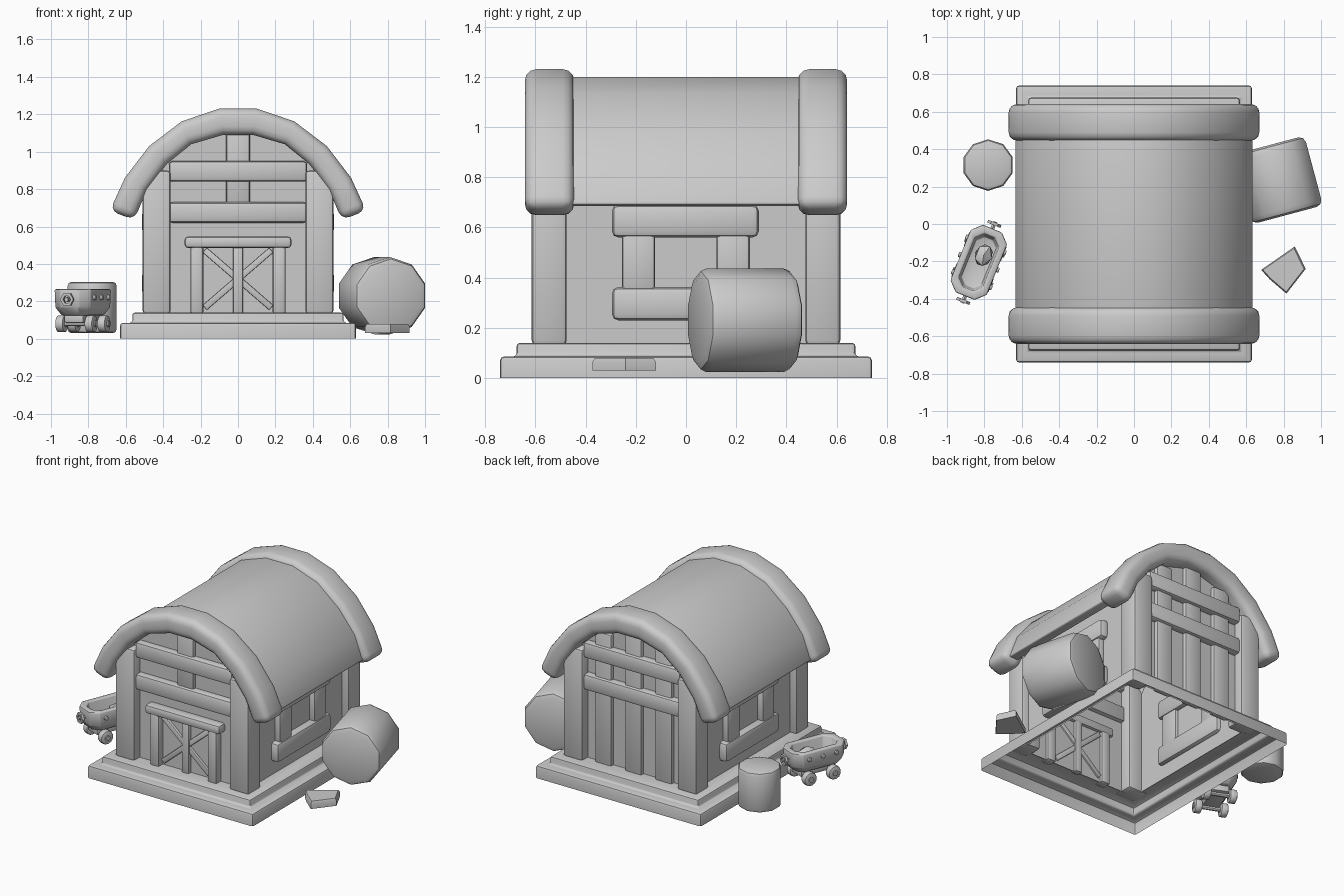
import bpy, bmesh, math
from mathutils import Matrix, Vector

if "Cube" in bpy.data.objects:
    bpy.data.objects.remove(bpy.data.objects["Cube"])

grey = bpy.data.materials.new("plain_grey")
grey.diffuse_color = (0.6, 0.6, 0.6, 1)
grey.use_nodes = True
grey.node_tree.nodes["Principled BSDF"].inputs["Base Color"].default_value = grey.diffuse_color


def finish(name, bm, bevel=0.0, segs=2, mat=None):
    """Bevel sharp edges, place, and shade smooth by angle."""
    if bevel:
        bm.normal_update()
        sharp = [e for e in bm.edges if len(e.link_faces) == 2 and e.calc_face_angle(0) > 0.7]
        bmesh.ops.bevel(bm, geom=sharp, offset=bevel, segments=segs, profile=0.5,
                        affect='EDGES', clamp_overlap=True)
    if mat is not None:
        bm.transform(mat)
    me = bpy.data.meshes.new(name)
    bm.to_mesh(me)
    bm.free()
    me.materials.append(grey)
    ob = bpy.data.objects.new(name, me)
    bpy.context.collection.objects.link(ob)
    bpy.ops.object.select_all(action='DESELECT')
    ob.select_set(True)
    bpy.context.view_layer.objects.active = ob
    bpy.ops.object.shade_smooth_by_angle(angle=math.radians(40))
    return ob


def loft(name, rings, bevel=0.0, cap=(True, True), segs=2, mat=None):
    bm = bmesh.new()
    vs = [[bm.verts.new(p) for p in r] for r in rings]
    n = len(rings[0])
    for a, b in zip(vs, vs[1:]):
        for i in range(n):
            j = (i + 1) % n
            bm.faces.new((a[i], a[j], b[j], b[i]))
    if cap[0]:
        bm.faces.new(vs[0][::-1])
    if cap[1]:
        bm.faces.new(vs[-1])
    return finish(name, bm, bevel, segs, mat)


def rect(hx, hy, z):
    return [(-hx, -hy, z), (hx, -hy, z), (hx, hy, z), (-hx, hy, z)]


def box(name, x, y, z, bevel=0.02, mat=None):
    x, y = sorted(x), sorted(y)
    rings = [[(x[0], y[0], h), (x[1], y[0], h), (x[1], y[1], h), (x[0], y[1], h)] for h in z]
    return loft(name, rings, bevel, mat=mat)


def cyl(name, r, depth, sides, mat, bevel=0.0, segs=2):
    rings = [[(r * math.cos(t), r * math.sin(t), h)
              for t in [(i + 0.5) * math.tau / sides for i in range(sides)]]
             for h in (-depth / 2, depth / 2)]
    return loft(name, rings, bevel, segs=segs, mat=mat)


def arch(name, outer, inner, y0, y1, bevel):
    """Arched strip, mirrored in x, running from y0 to y1."""
    full = lambda h: [(-x, z) for x, z in h[::-1]] + h
    o, i = full(outer), full(inner)
    rings = [[(a[0], y0, a[1]), (a[0], y1, a[1]), (b[0], y1, b[1]), (b[0], y0, b[1])]
             for a, b in zip(o, i)]
    bm = bmesh.new()
    vs = [[bm.verts.new(p) for p in r] for r in rings]
    for a, b in zip(vs, vs[1:]):
        for k in range(4):
            bm.faces.new((a[k], a[(k + 1) % 4], b[(k + 1) % 4], b[k]))
    bm.faces.new(vs[0])
    bm.faces.new(vs[-1])
    bmesh.ops.recalc_face_normals(bm, faces=bm.faces)
    return finish(name, bm, bevel, 3)


T, R = Matrix.Translation, Matrix.Rotation

# Stepped base, open underneath
loft("stepped_base", [rect(.63, .74, 0), rect(.63, .74, .085), rect(.565, .675, .085),
                      rect(.565, .675, .14), rect(.46, .55, .14)], 0.014, (False, False))

# Wall shell with arched gables, open at the bottom
half = [(.46, .13), (.46, .87), (.27, 1.07), (.08, 1.13)]
prof = half + [(-x, z) for x, z in half[::-1]]
bm = bmesh.new()
fr = [bm.verts.new((x, -.55, z)) for x, z in prof]
bk = [bm.verts.new((x, .55, z)) for x, z in prof]
bm.faces.new(fr)
bm.faces.new(bk[::-1])
for i in range(len(prof) - 1):
    bm.faces.new((fr[i], bk[i], bk[i + 1], fr[i + 1]))
finish("walls", bm)

# Roof and the two end trims
arch("roof", [(.1, 1.2), (.29, 1.135), (.455, 1.0), (.575, .85), (.637, .69)],
     [(.08, 1.12), (.26, 1.065), (.4, .955), (.51, .82), (.57, .685)], -.52, .52, 0.012)
for s, n in ((-1, "front"), (1, "back")):
    y0, y1 = sorted((s * .445, s * .642))
    arch(n + "_roof_trim", [(.1, 1.23), (.3, 1.163), (.475, 1.03), (.605, .86), (.685, .685)],
         [(.08, 1.09), (.25, 1.04), (.38, .935), (.487, .795), (.555, .635)], y0, y1, 0.045)

for s, n in ((-1, "front"), (1, "back")):
    # Corner posts, gable beams and boards
    for t, m in ((-1, "left"), (1, "right")):
        box(f"{n}_{m}_post", (t * .36, t * .51), (s * .475, s * .615), (.13, .9))
    for z in (.62, .84):
        box(n + "_gable_beam", (-.37, .37), (s * .52, s * .598), (z, z + .11))
    box(n + "_centre_board", (-.063, .063), (s * .53, s * .577), (.72 if s < 0 else .13, 1.11), .012)
for x in (-.23, .23):
    box("back_wall_board", (x - .063, x + .063), (.53, .577), (.13, 1.04), .012)

# Door: jambs, middle bar, lintel and crossed braces
for s in (-1, 1):
    box("door_jamb", (s * .185, s * .255), (-.6, -.53), (.13, .5), .015)
    box("door_brace", (-.235, .235), (-.568, -.54), (-.017, .017), .005,
        T((0, 0, .32)) @ R(s * math.atan2(.32, .37), 4, 'Y'))
box("door_middle_bar", (-.027, .027), (-.578, -.53), (.13, .5), .01)
box("door_lintel", (-.285, .285), (-.612, -.53), (.485, .547), .018)

# Side window frames
for s, n in ((-1, "left"), (1, "right")):
    box(n + "_window_head", (s * .43, s * .513), (-.295, .29), (.56, .69), .025)
    box(n + "_window_sill", (s * .43, s * .513), (-.295, .29), (.23, .362), .025)
    for y in (-.255, .122):
        box(n + "_window_side", (s * .44, s * .5), (y, y + .132), (.34, .58), .015)

# Hay bale, barrel and flat stone
cyl("hay_bale", .207, .385, 10,
    T((.77, .235, .23)) @ R(math.radians(15), 4, 'Z') @ R(math.pi / 2, 4, 'X'), .035)
cyl("barrel", .138, .275, 10, T((-.78, .315, .167)), .022)
out = [(.68, -.245), (.725, -.295), (.815, -.372), (.918, -.24), (.86, -.12)]
c = Vector((.8, -.25))
ring = lambda k, z: [(c.x + (x - c.x) * k, c.y + (y - c.y) * k, z) for x, y in out]
loft("flat_stone", [ring(1, .03), ring(1, .065), ring(.92, .08)])

# Cart, built along y then turned
C = T((-.83, -.205, 0)) @ R(math.radians(-22), 4, 'Z')


def octo(hx, hy, k, z):
    q = [(hx, hy - k), (hx - k, hy)]
    return [(a * x, b * y, z) for a, b, o in ((1, 1, 1), (-1, 1, -1), (-1, -1, 1), (1, -1, -1))
            for x, y in q[::o]]


loft("cart_tub", [octo(.075, .155, .04, .125), octo(.103, .19, .05, .17), octo(.105, .195, .05, .265),
                  octo(.07, .155, .04, .265), octo(.06, .14, .035, .16)], .008, mat=C)
box("cart_chassis", (-.055, .055), (-.13, .13), (.085, .135), .008, C)
for y in (-.09, .09):
    cyl("cart_axle", .014, .17, 8, C @ T((0, y, .08)) @ R(math.pi / 2, 4, 'Y'))
    for x in (-.085, .085):
        W = C @ T((x, y, .08)) @ R(math.pi / 2, 4, 'Y')
        cyl("cart_wheel", .046, .045, 12, W, .008)
        cyl("cart_wheel_hub", .018, .06, 8, W)
for s in (-1, 1):
    for y in (-.1, 0, .1):
        cyl("cart_rivet", .015, .02, 8, C @ T((s * .107, y, .22)) @ R(math.pi / 2, 4, 'Y'), .004)
    # coupling: stub with a six-sided ring
    cyl("coupling_stub", .012, .05, 6, C @ T((0, s * .21, .21)) @ R(math.pi / 2, 4, 'X'))
    H = C @ T((0, s * .222, .21)) @ R(s * math.pi / 2, 4, 'X')
    hexa = lambda r, z: [(r * math.cos(i * math.pi / 3), r * math.sin(i * math.pi / 3), z) for i in range(6)]
    loft("coupling_ring", [hexa(.022, -.008), hexa(.038, -.008), hexa(.038, .008),
                           hexa(.022, .008), hexa(.022, -.008)], cap=(False, False), mat=H)

# Lump of ore in the cart
bm = bmesh.new()
bmesh.ops.create_icosphere(bm, subdivisions=1, radius=.06)
finish("ore_lump", bm, mat=C @ T((.01, .045, .2)) @ Matrix.Diagonal((.85, 1.1, .9, 1)))
